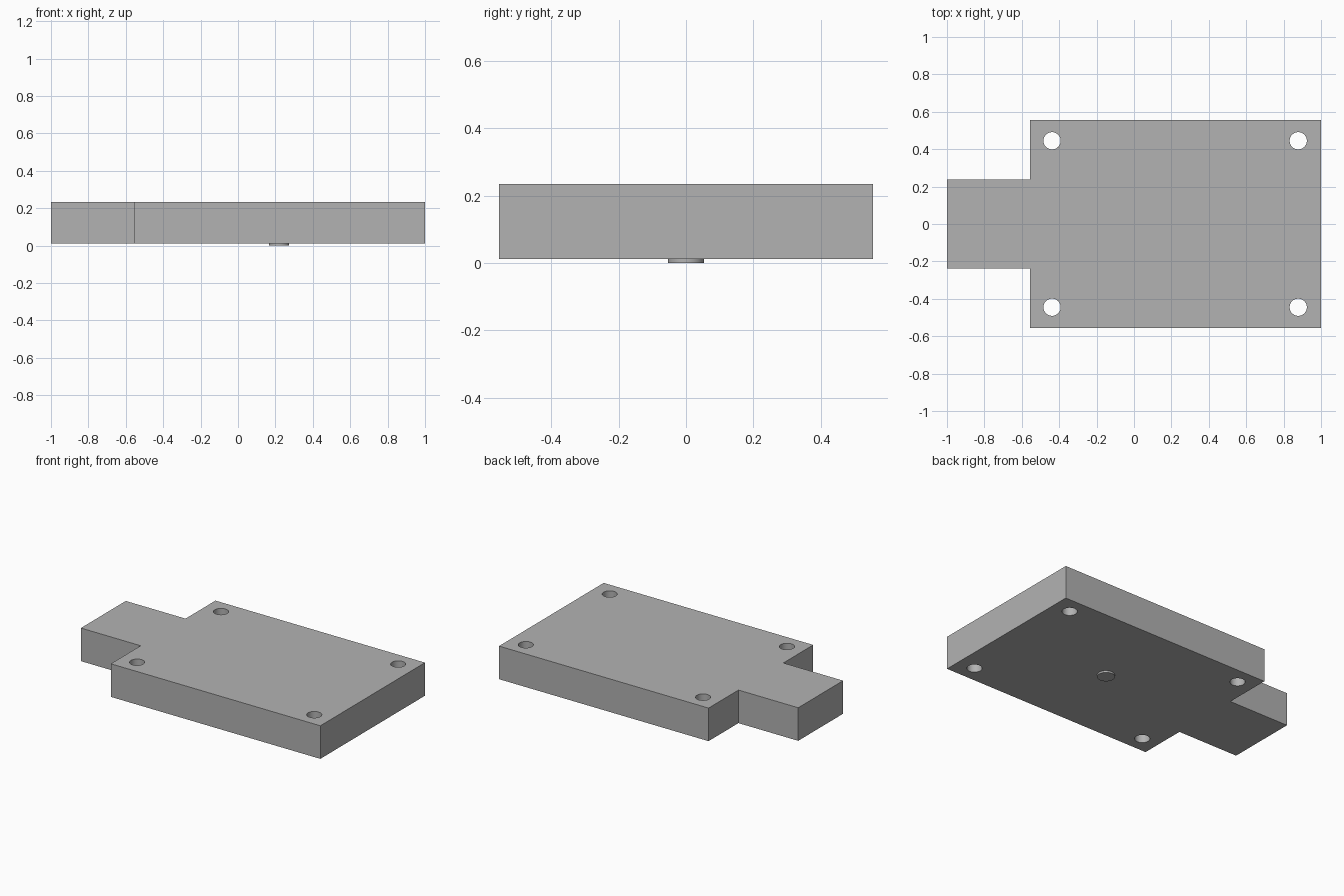
import bpy
import bmesh
import math

if "Cube" in bpy.data.objects:
    bpy.data.objects.remove(bpy.data.objects["Cube"], do_unlink=True)

BOTTOM, TOP = 0.012, 0.234
STEP_X, HALF_Y, TAB_Y = -0.556, 0.555, 0.238

grey = bpy.data.materials.new("plain grey")
grey.use_nodes = True
colour = (0.448, 0.448, 0.448, 1)
grey.diffuse_color = colour
grey.node_tree.nodes["Principled BSDF"].inputs["Base Color"].default_value = colour


def cylinder(name, x, y, z0, z1, radius):
    bpy.ops.mesh.primitive_cylinder_add(
        vertices=48, radius=radius, depth=z1 - z0, location=(x, y, (z0 + z1) / 2))
    obj = bpy.context.object
    obj.name = name
    obj.data.materials.append(grey)
    return obj


def smooth(obj):
    bpy.ops.object.select_all(action="DESELECT")
    obj.select_set(True)
    bpy.context.view_layer.objects.active = obj
    bpy.ops.object.shade_smooth_by_angle(angle=math.radians(30))


# Plate with a narrow tab: extruded outline
half = [(-1, TAB_Y), (STEP_X, TAB_Y), (STEP_X, HALF_Y), (1, HALF_Y)]
outline = [(x, -y) for x, y in half] + half[::-1]
bm = bmesh.new()
base = bm.faces.new([bm.verts.new((x, y, BOTTOM)) for x, y in outline])
top = bmesh.ops.extrude_face_region(bm, geom=[base])["geom"]
bmesh.ops.translate(bm, vec=(0, 0, TOP - BOTTOM),
                    verts=[v for v in top if isinstance(v, bmesh.types.BMVert)])
bmesh.ops.recalc_face_normals(bm, faces=bm.faces)
mesh = bpy.data.meshes.new("plate")
bm.to_mesh(mesh)
bm.free()
plate = bpy.data.objects.new("plate", mesh)
bpy.context.collection.objects.link(plate)
mesh.materials.append(grey)

# Corner through-holes
for x in (-0.438, 0.878):
    for y in (-0.445, 0.445):
        cutter = cylinder("hole_cutter", x, y, BOTTOM - 0.1, TOP + 0.1, 0.046)
        cutter.hide_render = True
        cut = plate.modifiers.new("hole", "BOOLEAN")
        cut.operation = "DIFFERENCE"
        cut.solver = "EXACT"
        cut.object = cutter
        bpy.context.view_layer.objects.active = plate
        bpy.ops.object.modifier_apply(modifier=cut.name)
        bpy.data.objects.remove(cutter, do_unlink=True)
smooth(plate)

# Small round boss under the plate
smooth(cylinder("bottom_boss", 0.22, 0, 0, BOTTOM + 0.005, 0.054))
